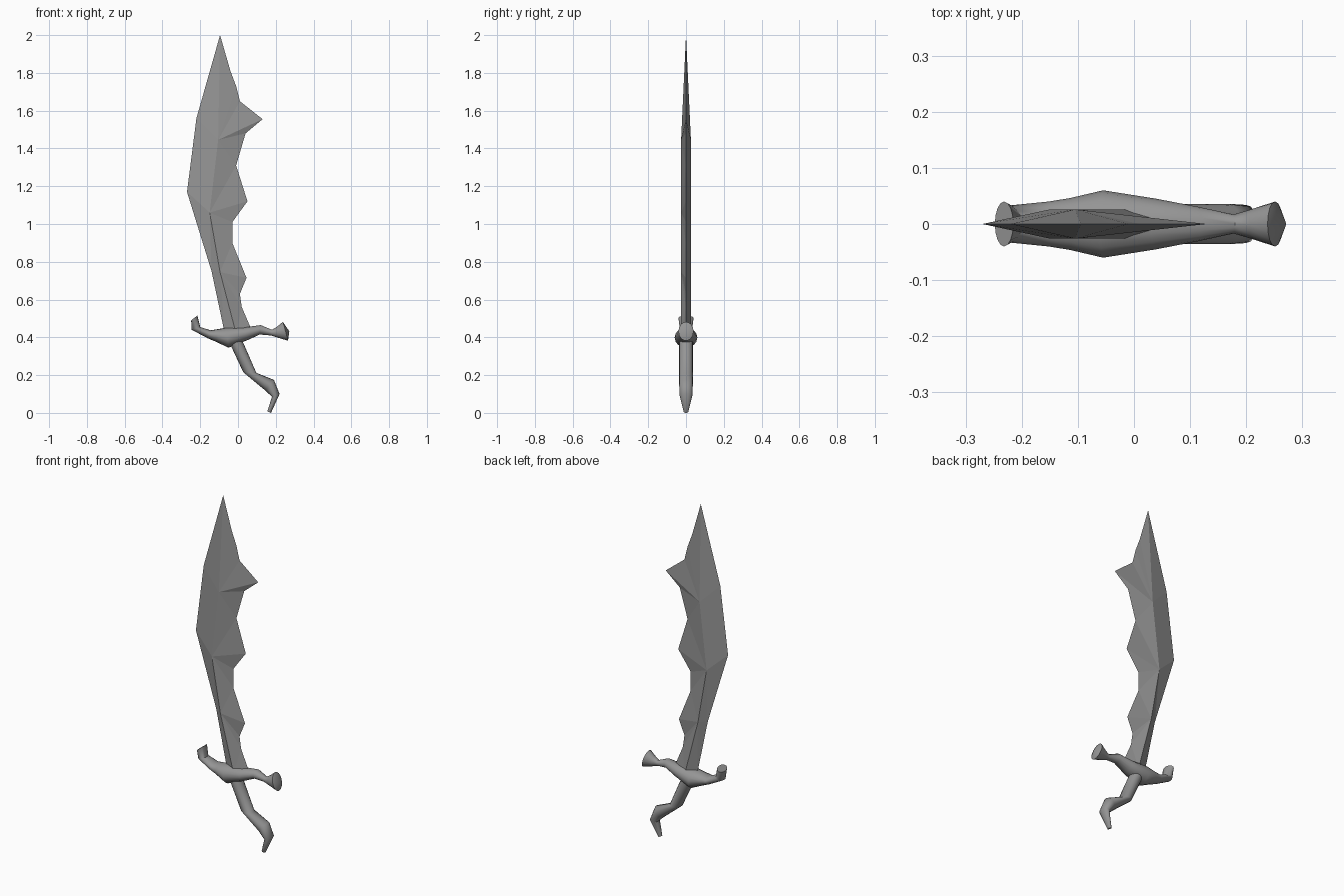
import bpy, bmesh, math
from mathutils import Vector

cube = bpy.data.objects.get("Cube")
if cube:
    bpy.data.objects.remove(cube)

steel = bpy.data.materials.new("grey steel")
steel.use_nodes = True
steel.diffuse_color = (0.3, 0.3, 0.3, 1)
steel.node_tree.nodes["Principled BSDF"].inputs["Base Color"].default_value = (0.3, 0.3, 0.3, 1)


def finish(bm, name, smooth):
    bmesh.ops.recalc_face_normals(bm, faces=bm.faces)
    mesh = bpy.data.meshes.new(name)
    bm.to_mesh(mesh)
    bm.free()
    mesh.materials.append(steel)
    obj = bpy.data.objects.new(name, mesh)
    bpy.context.collection.objects.link(obj)
    if smooth:
        bpy.ops.object.select_all(action='DESELECT')
        obj.select_set(True)
        bpy.context.view_layer.objects.active = obj
        bpy.ops.object.shade_smooth_by_angle(angle=math.radians(50))


def stitch(bm, a, b):
    """Fill with triangles between a ridge and an edge that share their first point."""
    i, j = 1, 0
    while i < len(a) - 1 or j < len(b) - 1:
        step_a = j == len(b) - 1 or (i < len(a) - 1 and a[i + 1].co.z + a[i].co.z > b[j + 1].co.z + b[j].co.z)
        bm.faces.new((a[i], b[j], a[i + 1] if step_a else b[j + 1]))
        if step_a:
            i += 1
        else:
            j += 1


def tube(name, rings, dome=0.0, sides=16):
    """Loft ellipses, each given by two opposite edge points (x, z) and a half depth."""
    bm = bmesh.new()
    loops = []
    for x0, z0, x1, z1, depth in rings:
        p, q = Vector((x0, 0, z0)), Vector((x1, 0, z1))
        mid, half = (p + q) / 2, (p - q) / 2
        angles = [math.tau * k / sides for k in range(sides)]
        loops.append([bm.verts.new(mid + half * math.cos(t) + Vector((0, depth * math.sin(t), 0)))
                      for t in angles])
    for a, b in zip(loops, loops[1:]):
        for k in range(sides):
            n = (k + 1) % sides
            bm.faces.new((a[k], a[n], b[n], b[k]))
    bm.faces.new(loops[0])
    # Last cap can bulge outward
    cap = bm.faces.new(loops[-1])
    if dome:
        tip = bmesh.ops.poke(bm, faces=[cap])["verts"][0]
        tip.co.x += dome
    finish(bm, name, True)


# Blade: plain spine, jagged cutting edge, raised ridge on both faces
tip = (-0.095, 2.0)
spine = [(-0.22, 1.56), (-0.27, 1.17), (-0.14, 0.75), (-0.07, 0.42)]
jagged = [(-0.04, 1.81), (-0.01, 1.73), (0.01, 1.65), (0.13, 1.555), (0.04, 1.48),
          (-0.01, 1.31), (0.05, 1.12), (-0.03, 1.01), (-0.03, 0.9), (0.045, 0.715),
          (0.01, 0.63), (0.02, 0.56), (0.08, 0.42)]
ridge = [(-0.105, 1.445), (-0.15, 1.06), (-0.095, 0.745), (-0.01, 0.42)]
bm = bmesh.new()
top = bm.verts.new((tip[0], 0, tip[1]))


def chain(points, y):
    return [top] + [bm.verts.new((x, y, z)) for x, z in points]


back_edge, cut_edge = chain(spine, 0), chain(jagged, 0)
ridges = [chain(ridge, y) for y in (-0.026, 0.026)]
for r in ridges:
    stitch(bm, r, back_edge)
    stitch(bm, r, cut_edge)
bm.faces.new((back_edge[-1], ridges[0][-1], cut_edge[-1], ridges[1][-1]))
finish(bm, "blade", False)

# Crossguard: swollen centre, upturned left horn, flared right end
tube("crossguard", [
    (-0.248, 0.49, -0.215, 0.515, 0.04),
    (-0.245, 0.44, -0.2, 0.455, 0.033),
    (-0.16, 0.395, -0.145, 0.437, 0.04),
    (-0.12, 0.378, -0.11, 0.443, 0.046),
    (-0.05, 0.345, -0.06, 0.452, 0.06),
    (0.05, 0.385, 0.03, 0.452, 0.045),
    (0.115, 0.415, 0.12, 0.465, 0.03),
    (0.175, 0.41, 0.18, 0.44, 0.017),
    (0.205, 0.4, 0.205, 0.455, 0.025),
    (0.265, 0.382, 0.238, 0.482, 0.04),
], dome=0.02)

# Grip: bent twice, ending in a hooked point
tube("grip", [
    (-0.06, 0.4, 0.01, 0.41, 0.036),
    (-0.035, 0.35, 0.035, 0.355, 0.036),
    (0.028, 0.215, 0.097, 0.212, 0.036),
    (0.145, 0.118, 0.19, 0.175, 0.036),
    (0.18, 0.085, 0.22, 0.1, 0.034),
    (0.155, 0.008, 0.175, 0.0, 0.012),
])
